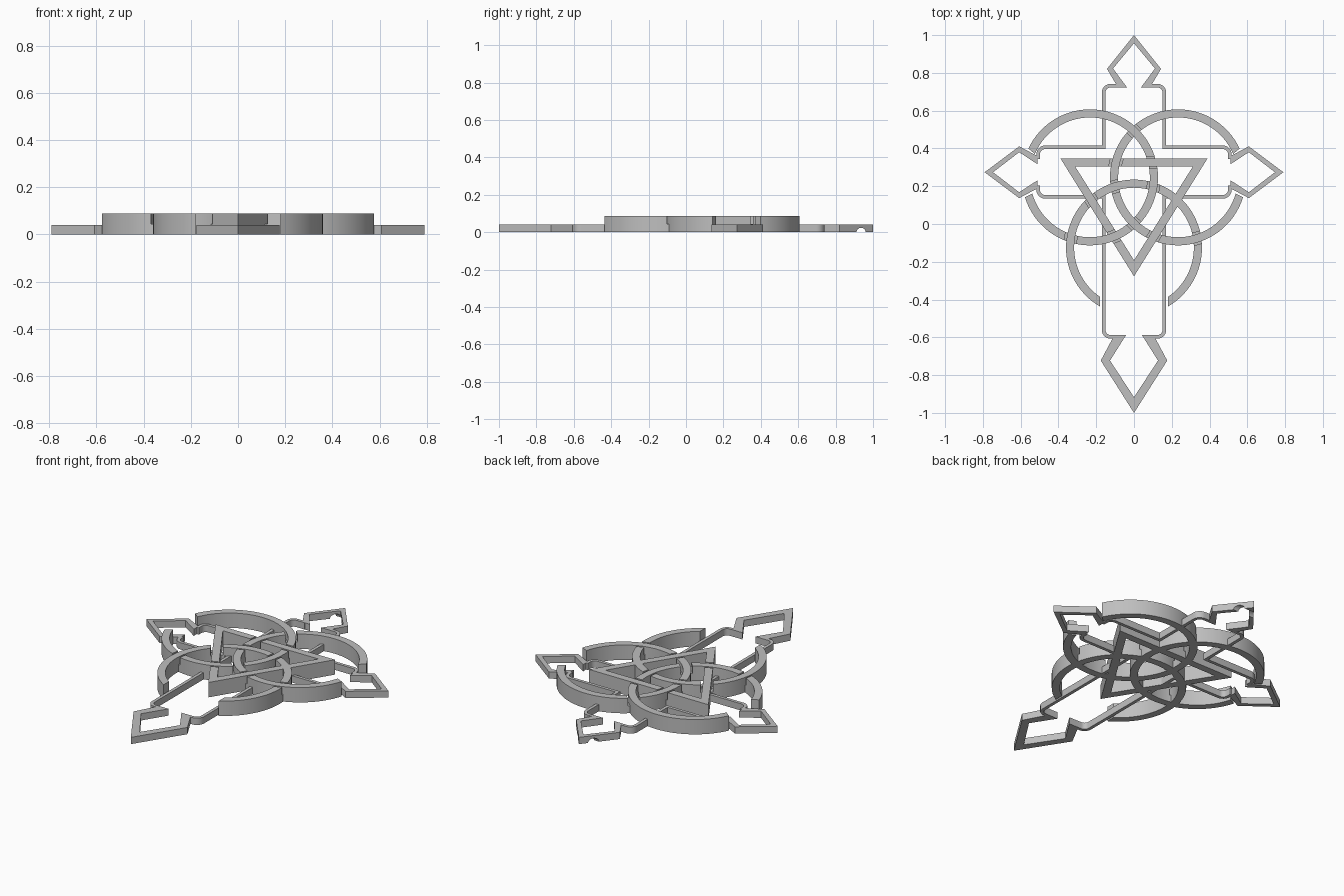
import bpy, bmesh, math
from mathutils import Vector

if "Cube" in bpy.data.objects:
    bpy.data.objects.remove(bpy.data.objects["Cube"])

LOW, HIGH, CUT = 0.04, 0.088, 0.043     # cross height, strand height, slot floor
R, HALF, GAP = 0.3385, 0.0215, 0.011    # ring centre radius, half band, slot width

metal = bpy.data.materials.new("grey metal")
metal.diffuse_color = (0.52, 0.52, 0.52, 1)
metal.use_nodes = True
metal.node_tree.nodes["Principled BSDF"].inputs["Base Color"].default_value = metal.diffuse_color


def prism(name, outlines, z0, z1):
    """Extrude closed outlines straight up from z0 to z1."""
    bm = bmesh.new()
    for pts in outlines:
        face = bm.faces.new([bm.verts.new((x, y, z0)) for x, y in pts])
        ext = bmesh.ops.extrude_face_region(bm, geom=[face])["geom"]
        for v in ext:
            if isinstance(v, bmesh.types.BMVert):
                v.co.z = z1
    bmesh.ops.recalc_face_normals(bm, faces=bm.faces)
    mesh = bpy.data.meshes.new(name)
    bm.to_mesh(mesh)
    bm.free()
    obj = bpy.data.objects.new(name, mesh)
    bpy.context.collection.objects.link(obj)
    mesh.materials.append(metal)
    return obj


def band(c, r_out, r_in, out0, out1, in0, in1, n):
    """Outline of an arc band; the ends may be slanted."""
    def arc(r, a, b):
        return [(c[0] + r * math.cos(math.radians(a + (b - a) * i / n)),
                 c[1] + r * math.sin(math.radians(a + (b - a) * i / n))) for i in range(n + 1)]
    return arc(r_out, out0, out1) + arc(r_in, in1, in0)


def ribbon(path, w):
    """Mitred strip of width w along an open path."""
    p = [Vector(q) for q in path]
    left, right = [], []
    for i, q in enumerate(p):
        a = (q - p[i - 1]).normalized() if i else (p[1] - q).normalized()
        b = (p[i + 1] - q).normalized() if i < len(p) - 1 else a
        n = Vector((-a.y - b.y, a.x + b.x)).normalized()
        off = n * (w / 2) / n.dot(Vector((-a.y, a.x)))
        left.append(tuple(q + off))
        right.append(tuple(q - off))
    return left + right[::-1]


def rounded(prev, corner, nxt, r=0.036, n=6):
    """Points of a rounded right-angle corner."""
    c = Vector(corner)
    a = (Vector(prev) - c).normalized() * r
    b = (Vector(nxt) - c).normalized() * r
    return [tuple(c + a + b - b * math.cos(t) - a * math.sin(t))
            for t in [math.pi / 2 * i / n for i in range(n + 1)]]


def boolean_cut(obj, cutter):
    mod = obj.modifiers.new("slot", "BOOLEAN")
    mod.operation, mod.solver, mod.object = "DIFFERENCE", "EXACT", cutter
    bpy.context.view_layer.objects.active = obj
    bpy.ops.object.modifier_apply(modifier=mod.name)
    bpy.data.objects.remove(cutter)


# Three interlaced rings, each open at the outside
centres = {"left": (-0.233, 0.247), "right": (0.233, 0.247), "lower": (0, -0.125)}
ends = {"left": (197, 515, 195.7, 517),
        "right": (-335, -17, -337, -15.7),
        "lower": (-60, 240, -55.4, 235.4)}
parts = {k: prism(k + "_ring", [band(centres[k], R + HALF, R - HALF, *ends[k], 72)], 0, HIGH)
         for k in centres}

# Triangle frame, one bevelled bar per side
outer = [(-0.39, 0.348), (0.39, 0.348), (0, -0.277)]
inner = [(-0.312, 0.305), (0.312, 0.305), (0, -0.192)]
frame = bmesh.new()
rows = [[frame.verts.new((x, y, z)) for x, y in ring]
        for ring, z in ((outer, 0), (outer, HIGH), (inner, HIGH), (inner, 0))]
for k in range(4):
    for i in range(3):
        j, m = (i + 1) % 3, (k + 1) % 4
        frame.faces.new((rows[k][i], rows[k][j], rows[m][j], rows[m][i]))
bmesh.ops.recalc_face_normals(frame, faces=frame.faces)
mesh = bpy.data.meshes.new("triangle_frame")
frame.to_mesh(mesh)
frame.free()
mesh.materials.append(metal)
parts["triangle"] = bpy.data.objects.new("triangle_frame", mesh)
bpy.context.collection.objects.link(parts["triangle"])


# Weave: the strand passing under is slotted along both edges of the one above
def weave(over, under, x, y, bar_dir=None):
    w = HALF + GAP
    if over == "triangle":
        d = Vector(bar_dir).normalized() * 0.07
        shape = ribbon([(x - d.x, y - d.y), (x + d.x, y + d.y)], 2 * w)
    else:
        c = centres[over]
        a = math.degrees(math.atan2(y - c[1], x - c[0]))
        shape = band(c, R + w, R - w, a - 12, a + 12, a - 12, a + 12, 8)
    boolean_cut(parts[under], prism("slot_cutter", [shape], CUT, 0.2))


weave("left", "right", 0, 0.492)
weave("right", "left", 0, 0.002)
weave("right", "lower", 0.334, -0.075)
weave("lower", "right", -0.101, 0.197)
weave("lower", "left", -0.334, -0.075)
weave("left", "lower", 0.101, 0.197)
weave("right", "triangle", -0.0955, 0.326)
weave("lower", "triangle", 0.105, -0.066)
weave("left", "triangle", -0.105, -0.066)
weave("triangle", "left", 0.0955, 0.326, (1, 0))


def on_side(ring, sx):
    """Crossing of a ring with the sloping side of the triangle."""
    p, d = Vector((0, -0.234)), Vector((sx * 0.531, 0.847))
    rel = Vector(centres[ring]) - p
    t = rel.dot(d)
    h = math.sqrt(R * R - (rel - d * t).length_squared)
    return [p + d * (t - h), p + d * (t + h)], d


for ring, sx in (("right", 1), ("lower", -1)):
    pts, d = on_side(ring, sx)
    # the upper crossing on each side is the one where the triangle is on top
    other = Vector((0.105 * sx, -0.066))
    p = max((q for q in pts if -0.2 < q.y < 0.32), key=lambda q: (q - other).length
            if ring == "lower" else -q.y)
    weave("triangle", ring, p.x, p.y, d)

# Thin cross outline, mirrored left to right
top, arm_hi, arm_lo, low = 0.732, 0.406, 0.144, -0.597
side, reach = 0.161, 0.507
upper = ([(0.07, top)] + rounded((0, top), (side, top), (side, 0)) + [(side, arm_hi)]
         + rounded((side, arm_hi), (reach, arm_hi), (reach, 0)) + [(reach, 0.345)])
lower = ([(reach, 0.205)] + rounded((reach, 0.3), (reach, arm_lo), (side, arm_lo))
         + [(side, arm_lo)] + rounded((side, 0), (side, low), (0, low)) + [(0.09, low)])
strips = [ribbon(p, 0.019) for p in (upper, lower)]
strips += [[(-x, y) for x, y in s] for s in strips]
prism("cross_outline", strips, 0, LOW)


# Pointed arm tips: open diamond bands
def tip(name, half_out, half_in, place):
    """Half outlines run base, shoulder, point."""
    loop = ([(-u, v) for u, v in half_out] + half_out[-2::-1]
            + half_in + [(-u, v) for u, v in half_in[-2::-1]])
    return prism(name, [[place(u, v) for u, v in loop]], 0, LOW)


top_tip = tip("top_tip", [(0.085, 0.723), (0.143, 0.821), (0, 1.0)],
              [(0.037, 0.723), (0.111, 0.823), (0, 0.957)], lambda u, v: (u, v))
tip("bottom_tip", [(0.104, 0.588), (0.176, 0.723), (0, 1.0)],
    [(0.042, 0.588), (0.127, 0.723), (0, 0.917)], lambda u, v: (u, -v))
for name, s in (("left_tip", -1), ("right_tip", 1)):
    tip(name, [(0.085, 0.51), (0.137, 0.608), (0, 0.791)],
        [(0.042, 0.51), (0.106, 0.608), (0, 0.746)],
        lambda u, v, s=s: (s * v, 0.274 + u))

# Chain hole through the underside of the top tip
bpy.ops.mesh.primitive_cylinder_add(vertices=24, radius=0.024, depth=0.6,
                                    location=(0, 0.936, 0), rotation=(0, math.pi / 2, 0))
boolean_cut(top_tip, bpy.context.object)

# Smooth curved walls, crisp edges
bpy.ops.object.select_all(action="SELECT")
bpy.ops.object.shade_smooth_by_angle(angle=math.radians(25))
